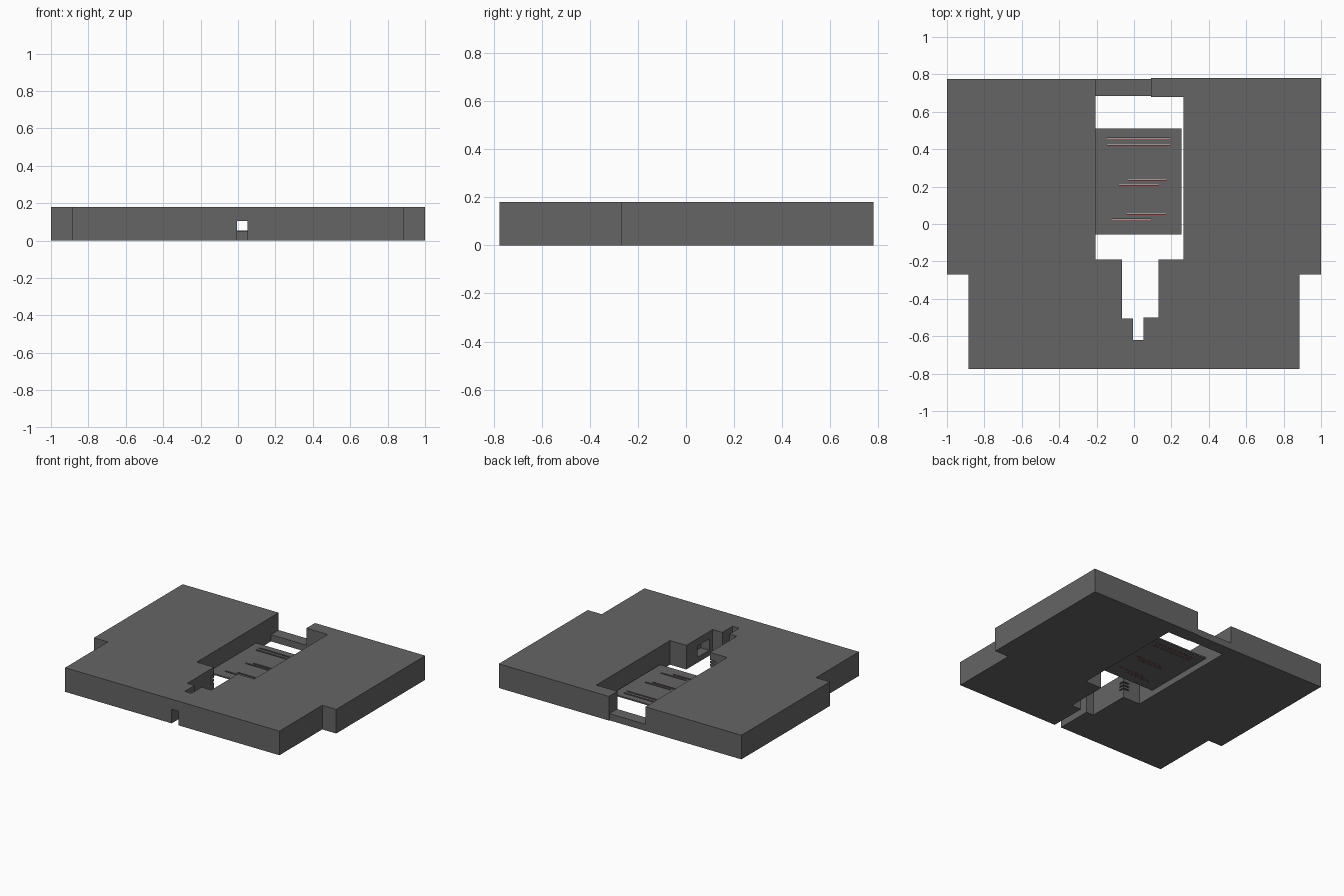
import bpy, bmesh

if "Cube" in bpy.data.objects:
    bpy.data.objects.remove(bpy.data.objects["Cube"])


def material(name, color):
    m = bpy.data.materials.new(name)
    m.diffuse_color = color
    m.use_nodes = True
    m.node_tree.nodes["Principled BSDF"].inputs["Base Color"].default_value = m.diffuse_color
    return m


GREY = material("dark_grey", (0.13, 0.13, 0.13, 1))
RED = material("dull_red", (0.25, 0.09, 0.09, 1))


def prism(name, outline, z0, z1, mat=GREY):
    bm = bmesh.new()
    face = bm.faces.new([bm.verts.new((x, y, z0)) for x, y in outline])
    ext = bmesh.ops.extrude_face_region(bm, geom=[face])
    verts = [g for g in ext["geom"] if isinstance(g, bmesh.types.BMVert)]
    bmesh.ops.translate(bm, verts=verts, vec=(0, 0, z1 - z0))
    bmesh.ops.recalc_face_normals(bm, faces=bm.faces)
    mesh = bpy.data.meshes.new(name)
    bm.to_mesh(mesh)
    bm.free()
    ob = bpy.data.objects.new(name, mesh)
    mesh.materials.append(mat)
    bpy.context.collection.objects.link(ob)
    return ob


def box(name, x0, x1, y0, y1, z0, z1, mat=GREY):
    return prism(name, [(x0, y0), (x1, y0), (x1, y1), (x0, y1)], z0, z1, mat)


def cut(target, *bounds, mat=GREY):
    cutter = box("cutter", *bounds, mat)
    mod = target.modifiers.new("cut", "BOOLEAN")
    mod.operation, mod.solver, mod.object = "DIFFERENCE", "EXACT", cutter
    cutter.hide_render = True
    bpy.context.view_layer.objects.active = target
    bpy.ops.object.modifier_apply(modifier=mod.name)
    bpy.data.objects.remove(cutter)


# Main slab with stepped opening that breaks through the back edge
body = prism("body", [
    (-0.885, -0.775), (0.885, -0.775), (0.885, -0.27), (1, -0.27),
    (1, 0.78), (0.09, 0.78), (0.09, 0.68), (0.265, 0.68),
    (0.265, -0.19), (0.13, -0.19), (0.13, -0.5), (0.05, -0.5),
    (0.05, -0.62), (-0.005, -0.62), (-0.005, -0.505), (-0.065, -0.505),
    (-0.065, -0.19), (-0.207, -0.19), (-0.207, 0.775), (-1, 0.775),
    (-1, -0.27), (-0.885, -0.27)], 0, 0.18)

# Low passage to the front, and recess in the side of the stepped slot
cut(body, -0.005, 0.05, -0.9, -0.55, -0.1, 0.105)
cut(body, 0.1, 0.2, -0.46, -0.32, 0.04, 0.125)

# Small grooves around the inner corner
for z in (0.07, 0.095, 0.12):
    cut(body, -0.115, -0.04, -0.23, -0.17, z - 0.005, z + 0.005)

# Low bar closing the back notch
box("back_bar", -0.207, 0.09, 0.685, 0.775, 0, 0.05)

# Thin plate in the opening, pierced by slits with red lower edges
plate = box("plate", -0.207, 0.253, -0.055, 0.51, 0.045, 0.055)
slits = [(-0.145, 0.195, 0.455), (-0.145, 0.195, 0.42), (-0.035, 0.175, 0.232),
         (-0.08, 0.13, 0.205), (-0.04, 0.17, 0.05), (-0.12, 0.09, 0.022)]
for x0, x1, y in slits:
    cut(plate, x0, x1, y - 0.006, y + 0.006, 0, 0.1)
    box("slit_strip", x0, x1, y - 0.006, y + 0.003, 0.046, 0.05, RED)
